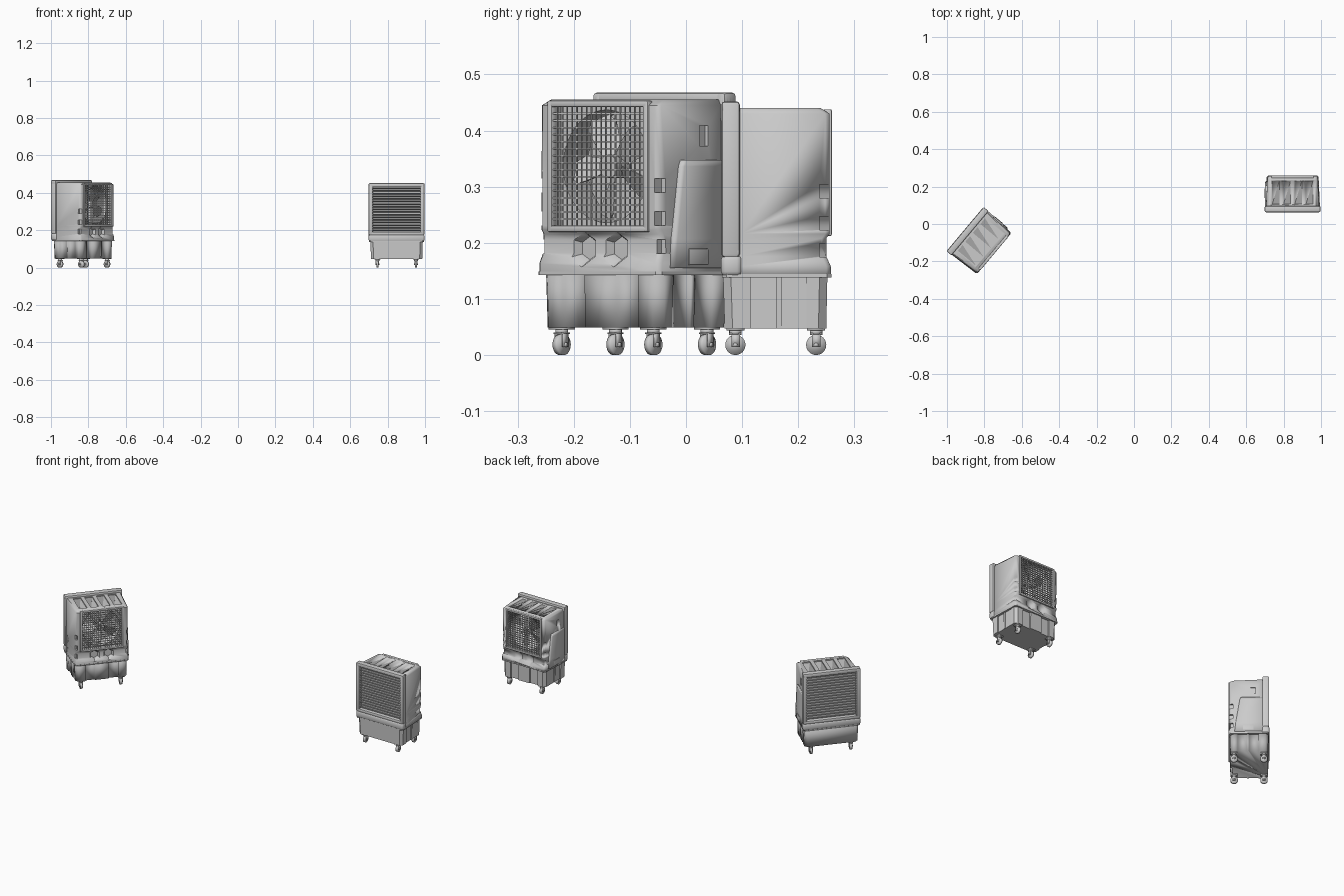
import bpy, bmesh
from math import radians, sin, cos, pi
from mathutils import Matrix, Vector

if "Cube" in bpy.data.objects:
    bpy.data.objects.remove(bpy.data.objects["Cube"])

# Two copies of one portable evaporative cooler: (location, turn, scale)
PLACES = [((0.848, 0.16, 0), 0, 1.0), ((-0.826, -0.092, 0), -130, 1.035)]


def add_box(bm, x, y, z, rot=None, bevel=0.0):
    """Box from (min, max) ranges, optionally turned about its centre."""
    c = Vector([(a + b) / 2 for a, b in (x, y, z)])
    s = [b - a for a, b in (x, y, z)]
    m = Matrix.Translation(c) @ (rot or Matrix()) @ Matrix.Diagonal((*s, 1))
    vs = bmesh.ops.create_cube(bm, size=1, matrix=m)['verts']
    if bevel:
        es = list({e for v in vs for e in v.link_edges})
        bmesh.ops.bevel(bm, geom=es, offset=bevel, segments=2, profile=0.5, affect='EDGES')


def add_cyl(bm, c, r, depth, axis, seg=24, r2=None):
    rot = {'x': Matrix.Rotation(pi / 2, 4, 'Y'), 'y': Matrix.Rotation(-pi / 2, 4, 'X'), 'z': Matrix()}[axis]
    bmesh.ops.create_cone(bm, cap_ends=True, segments=seg, radius1=r, radius2=r2 or r, depth=depth,
                          matrix=Matrix.Translation(c) @ rot)


def loft(bm, rings):
    """Skin closed rings of points and cap both ends."""
    loops = [[bm.verts.new(p) for p in r] for r in rings]
    n = len(loops[0])
    for a, b in zip(loops, loops[1:]):
        for i in range(n):
            bm.faces.new((a[i], a[(i + 1) % n], b[(i + 1) % n], b[i]))
    bm.faces.new(loops[0][::-1])
    bm.faces.new(loops[-1])


def section(z, wf, wb, yf, yb, c):
    """Tapered rectangle with cut corners."""
    return [(-wf + c, yf, z), (wf - c, yf, z), (wf, yf + c, z), (wb, yb - c, z),
            (wb - c, yb, z), (-wb + c, yb, z), (-wb, yb - c, z), (-wf, yf + c, z)]


def to_mesh(name, bm):
    bmesh.ops.recalc_face_normals(bm, faces=bm.faces)
    me = bpy.data.meshes.new(name)
    bm.to_mesh(me)
    bm.free()
    return me


def carve(me, cutters):
    """Subtract cutter meshes and return the finished mesh."""
    ob = bpy.data.objects.new("carved", me)
    bpy.context.collection.objects.link(ob)
    tools = []
    for cm in cutters:
        t = bpy.data.objects.new("cutter", cm)
        t.hide_render = True
        bpy.context.collection.objects.link(t)
        mod = ob.modifiers.new("cut", 'BOOLEAN')
        mod.operation, mod.solver, mod.object = 'DIFFERENCE', 'EXACT', t
        tools.append(t)
    bpy.context.view_layer.update()
    out = bpy.data.meshes.new_from_object(ob.evaluated_get(bpy.context.evaluated_depsgraph_get()))
    for o in tools + [ob]:
        bpy.data.objects.remove(o)
    return out


def grey(v):
    m = bpy.data.materials.new(f"grey_{int(v * 100)}")
    m.diffuse_color = (v, v, v, 1)
    m.use_nodes = True
    m.node_tree.nodes["Principled BSDF"].inputs["Base Color"].default_value = m.diffuse_color
    return m


def place(name, me, angles=(40, 40), mats=(None, None)):
    for i, (loc, turn, s) in enumerate(PLACES):
        ob = bpy.data.objects.new(f"{name}_{i + 1}", me.copy())
        bpy.context.collection.objects.link(ob)
        ob.matrix_world = (Matrix.Translation(loc) @ Matrix.Rotation(radians(turn), 4, 'Z')
                           @ Matrix.Scale(s, 4))
        ob.data.materials.clear()
        if mats[i]:
            ob.data.materials.append(mats[i])
        bpy.ops.object.select_all(action='DESELECT')
        ob.select_set(True)
        bpy.context.view_layer.objects.active = ob
        bpy.ops.object.shade_smooth_by_angle(angle=radians(angles[i]))


shade, mid, soft = grey(0.38), grey(0.5), grey(0.62)

# Housing shell, with a pinched control strip under the fan
bm = bmesh.new()
loft(bm, [section(z, wf, wb, -0.07, yb, 0.008) for z, wf, wb, yb in [
    (0.139, 0.145, 0.138, 0.098), (0.158, 0.145, 0.138, 0.098), (0.176, 0.143, 0.136, 0.090),
    (0.208, 0.143, 0.135, 0.090), (0.216, 0.143, 0.135, 0.096), (0.430, 0.142, 0.134, 0.096),
    (0.440, 0.137, 0.126, 0.080)]])
body = to_mesh("housing", bm)

# Housing cutters: fan opening, fan bore, edge notches, roof wedges, handle, scoops
bm = bmesh.new()
add_box(bm, (-0.103, 0.103), (0.075, 0.12), (0.222, 0.428))
opening = to_mesh("opening", bm)
bm = bmesh.new()
add_cyl(bm, (0, 0.05, 0.325), 0.097, 0.08, 'y', 40)
bore = to_mesh("bore", bm)
bm = bmesh.new()
for s in (-1, 1):
    for z in (0.292, 0.235, 0.187):
        add_box(bm, sorted((s * 0.126, s * 0.15)), (0.078, 0.11), (z - 0.012, z + 0.012))
for x in (-0.09, -0.03, 0.03, 0.09):
    add_box(bm, (x - 0.02, x + 0.02), (-0.055, 0.07), (0.434, 0.455))
add_box(bm, (-0.16, -0.134), (-0.03, -0.008), (0.36, 0.395))
for x in (-0.036, 0.036):
    add_cyl(bm, (x, 0.09, 0.184), 0.02, 0.028, 'y', 6, 0.036)
notches = to_mesh("notches", bm)
place("housing", carve(body, [opening, bore, notches]), (95, 50), (soft, None))

# Dark wedges lying in the roof grooves
bm = bmesh.new()
for x in (-0.09, -0.03, 0.03, 0.09):
    loft(bm, [[(x - 0.019, -0.054, z), (x + 0.019, -0.054, z), (x + 0.019, 0.069, z)]
              for z in (0.432, 0.4355)])
place("roof_wedges", to_mesh("roof_wedges", bm), mats=(shade, shade))

# Side water panel bulge and drain door
bm = bmesh.new()
loft(bm, [section(z, 0.011, 0.011, -0.075, y, 0.005) for z, y in
          [(0.150, 0.070), (0.20, 0.064), (0.325, 0.045), (0.336, 0.040)]])
bmesh.ops.translate(bm, verts=bm.verts, vec=(-0.136, 0, 0))
place("side_water_panel", to_mesh("side_water_panel", bm), (95, 95))
bm = bmesh.new()
add_box(bm, (-0.149, -0.14), (-0.022, 0.03), (0.155, 0.183), bevel=0.0015)
place("drain_door", to_mesh("drain_door", bm))

# Fan grille frame and wire grid
bm = bmesh.new()
X, Z0, Z1, T = 0.113, 0.212, 0.438, 0.011
for s in (-1, 1):
    add_box(bm, sorted((s * X, s * (X - T))), (0.085, 0.1), (Z0, Z1), bevel=0.003)
for z in (Z0, Z1 - T):
    add_box(bm, (-X, X), (0.085, 0.1), (z, z + T), bevel=0.003)
place("fan_frame", to_mesh("fan_frame", bm))
bm = bmesh.new()
for i in range(1, 19):
    x = -0.103 + 0.206 * i / 19
    add_box(bm, (x - 0.0007, x + 0.0007), (0.094, 0.097), (0.222, 0.428))
for i in range(1, 17):
    z = 0.222 + 0.206 * i / 17
    add_box(bm, (-0.103, 0.103), (0.0925, 0.096), (z - 0.0014, z + 0.0014))
place("fan_grille", to_mesh("fan_grille", bm))

# Fan hub and twisted blades
bm = bmesh.new()
add_cyl(bm, (0, 0.05, 0.325), 0.02, 0.04, 'y')
for k in range(5):
    spin = Matrix.Translation((0, 0.05, 0.325)) @ Matrix.Rotation(2 * pi * k / 5 + 0.4, 4, 'Y')
    rings = []
    for r, w, a in [(0.012, 0.012, 45), (0.045, 0.022, 34), (0.075, 0.026, 26), (0.09, 0.018, 24)]:
        ux, uy = cos(radians(a)), sin(radians(a))
        rings.append([spin @ Vector((p * w * ux - q * uy, p * w * uy + q * ux, r))
                      for p, q in [(-1, -0.001), (1, -0.001), (1, 0.001), (-1, 0.001)]])
    loft(bm, rings)
place("fan", to_mesh("fan", bm))

# Louvred intake panel: frame, pad, slats tilted up at the front, rounded sill
bm = bmesh.new()
for s in (-1, 1):
    add_box(bm, sorted((s * 0.149, s * 0.127)), (-0.097, -0.064), (0.174, 0.452), bevel=0.006)
add_box(bm, (-0.149, 0.149), (-0.097, -0.064), (0.43, 0.452), bevel=0.006)
add_box(bm, (-0.149, 0.149), (-0.097, -0.064), (0.174, 0.192), bevel=0.006)
place("intake_frame", to_mesh("intake_frame", bm))
bm = bmesh.new()
add_box(bm, (-0.13, 0.13), (-0.076, -0.066), (0.18, 0.44))
place("intake_pad", to_mesh("intake_pad", bm), mats=(mid, mid))
bm = bmesh.new()
add_box(bm, (-0.149, 0.149), (-0.098, -0.06), (0.14, 0.178), bevel=0.009)
place("intake_sill", to_mesh("intake_sill", bm), (60, 60))
bm = bmesh.new()
for i in range(17):
    z = 0.2 + i * 0.224 / 16
    add_box(bm, (-0.128, 0.128), (-0.094, -0.077), (z - 0.0014, z + 0.0014),
            Matrix.Rotation(radians(-18), 4, 'X'))
place("intake_louvres", to_mesh("intake_louvres", bm))

# Water tank base with shallow recesses, plus its rim
bm = bmesh.new()
loft(bm, [section(0.047, 0.137, 0.131, -0.091, 0.09, 0.014),
          section(0.142, 0.14, 0.133, -0.094, 0.092, 0.014)])
tank = to_mesh("tank", bm)
bm = bmesh.new()
for s in (-1, 1):
    for y0, y1 in ((-0.045, 0.0), (0.01, 0.055)):
        add_box(bm, sorted((s * 0.131, s * 0.16)), (y0, y1), (0.03, 0.15))
for x in (-0.06, 0.06):
    add_box(bm, (x - 0.025, x + 0.025), (0.083, 0.12), (0.03, 0.15))
place("water_tank", carve(tank, [to_mesh("tank_recess", bm)]), (30, 95), (None, mid))
bm = bmesh.new()
loft(bm, [section(z, 0.147, 0.139, -0.096, 0.099, 0.008) for z in (0.138, 0.144)])
place("tank_rim", to_mesh("tank_rim", bm))

# Casters: mounting plate, stem, fork and wheel
bm = bmesh.new()
for x in (-0.103, 0.103):
    for y in (-0.072, 0.072):
        add_box(bm, (x - 0.016, x + 0.016), (y - 0.016, y + 0.016), (0.044, 0.048))
        add_cyl(bm, (x, y, 0.041), 0.011, 0.008, 'z', 16)
        add_box(bm, (x - 0.009, x + 0.009), (y - 0.011, y + 0.011), (0.036, 0.039))
        for s in (-1, 1):
            add_box(bm, sorted((x + s * 0.007, x + s * 0.009)), (y - 0.007, y + 0.008), (0.014, 0.039))
        add_cyl(bm, (x, y, 0.018), 0.018, 0.011, 'x', 24)
        add_cyl(bm, (x, y, 0.018), 0.004, 0.022, 'x', 10)
place("casters", to_mesh("casters", bm), (100, 100))
